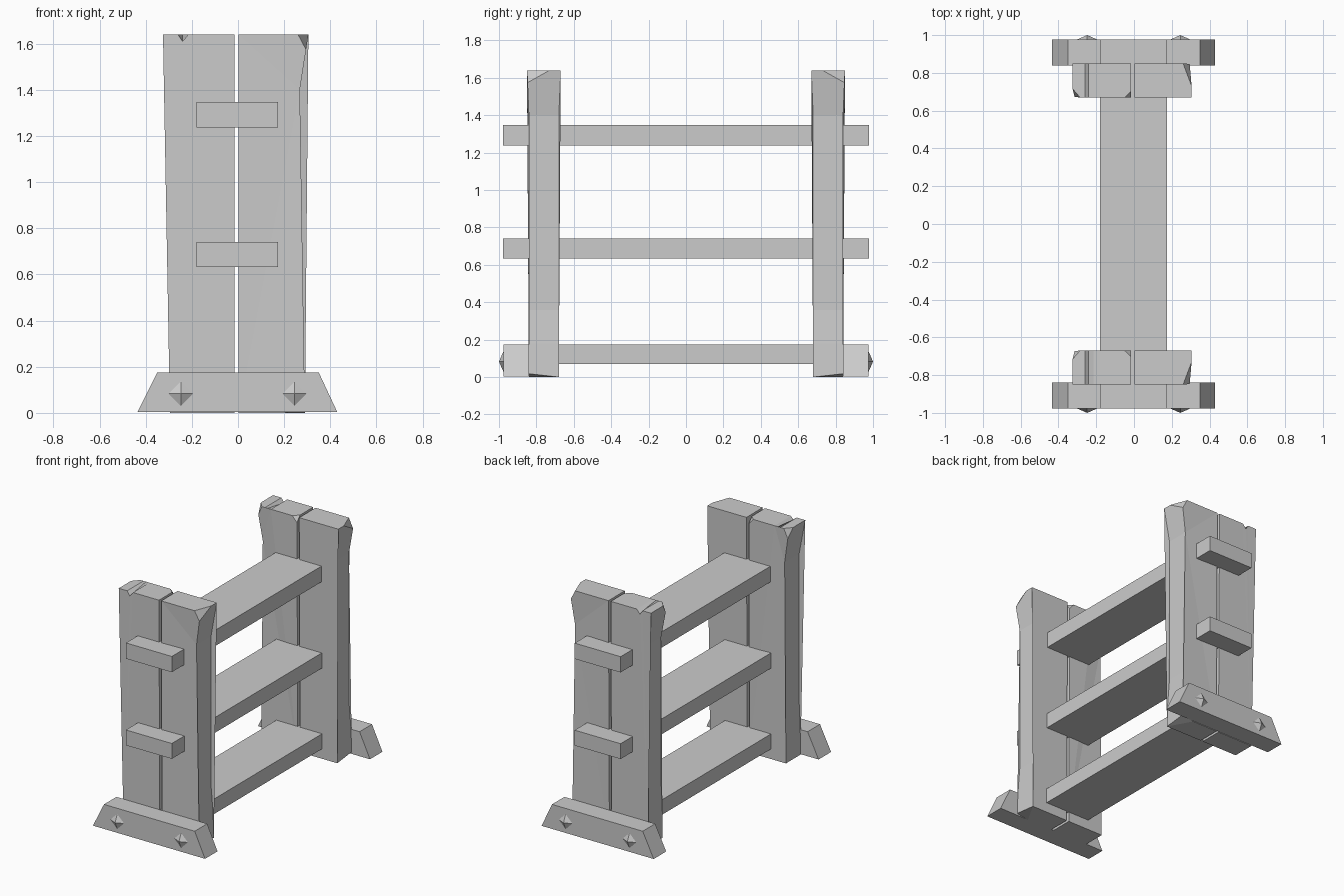
import bpy, bmesh
from mathutils import Vector

cube = bpy.data.objects.get("Cube")
if cube:
    bpy.data.objects.remove(cube, do_unlink=True)

grey = bpy.data.materials.new("plain_grey")
grey.use_nodes = True
colour = (0.6, 0.6, 0.6, 1)
grey.diffuse_color = colour
grey.node_tree.nodes["Principled BSDF"].inputs["Base Color"].default_value = colour


def finish(bm, name):
    bmesh.ops.recalc_face_normals(bm, faces=bm.faces)
    mesh = bpy.data.meshes.new(name)
    bm.to_mesh(mesh)
    bm.free()
    mesh.materials.append(grey)
    ob = bpy.data.objects.new(name, mesh)
    bpy.context.collection.objects.link(ob)
    return ob


def loft(rings):
    """Closed solid through rings of equal point count."""
    bm = bmesh.new()
    loops = [[bm.verts.new(p) for p in ring] for ring in rings]
    for a, b in zip(loops, loops[1:]):
        for i in range(len(a)):
            j = (i + 1) % len(a)
            bm.faces.new((a[i], a[j], b[j], b[i]))
    bm.faces.new(loops[0])
    bm.faces.new(loops[-1])
    return bm


def chip(bm, a, b, c, inside):
    """Slice off the corner beyond the plane a-b-c and cap the cut."""
    a, b, c = Vector(a), Vector(b), Vector(c)
    n = (b - a).cross(c - a)
    if n.dot(Vector(inside) - a) > 0:
        n = -n
    geom = bm.verts[:] + bm.edges[:] + bm.faces[:]
    cut = bmesh.ops.bisect_plane(bm, geom=geom, plane_co=a, plane_no=n, clear_outer=True)
    edges = [e for e in cut["geom_cut"] if isinstance(e, bmesh.types.BMEdge)]
    bmesh.ops.holes_fill(bm, edges=edges, sides=0)


def slab(x0, x1, y0, y1, z0, z1):
    return loft([[(x0, y0, z), (x1, y0, z), (x1, y1, z), (x0, y1, z)] for z in (z0, z1)])


def plank(outer, inner, y0, y1, notch):
    """Upright board: flared outer edge, optional tapered split in the top."""
    rings = []
    for y, flare, deep in ((y0, -0.01, True), (y1, 0.01, False)):
        ring = [(x, y + (flare if z > 1.6 else 0), z) for x, z in outer]
        for x, drop in notch:
            ring.append((x, y + flare, 1.64 - (drop if deep else 0)))
        ring += [(inner, y + flare, 1.64), (inner, y, 1.4), (inner, y, 0)]
        rings.append(ring)
    bm = loft(rings)
    bmesh.ops.triangulate(bm, faces=[f for f in bm.faces if len(f.verts) > 4])
    return bm


for end, s in (("front", 1), ("back", -1)):
    parts = []

    # split board on the right side
    bm = plank([(-0.295, 0), (-0.293, 0.18), (-0.285, 0.36), (-0.285, 1.4), (-0.325, 1.64)],
               -0.015, -0.84, -0.68, [(-0.26, 0), (-0.24, 0.03), (-0.215, 0)])
    mid = (-0.15, -0.76, 0.8)
    chip(bm, (-0.285, -0.67, 1.64), (-0.32, -0.71, 1.64), (-0.31, -0.67, 1.58), mid)
    chip(bm, (-0.05, -0.67, 1.64), (-0.015, -0.705, 1.64), (-0.015, -0.67, 1.6), mid)
    parts.append((bm, "right_upright"))

    # board on the left side with a broken top corner and worn foot
    bm = plank([(0.29, 0), (0.283, 0.18), (0.268, 0.36), (0.268, 1.4), (0.305, 1.64)],
               0.003, -0.84, -0.68, [])
    mid = (0.15, -0.76, 0.8)
    chip(bm, (0.26, -0.85, 1.64), (0.305, -0.73, 1.64), (0.296, -0.85, 1.57), mid)
    chip(bm, (0.29, -0.84, 0.018), (0.29, -0.68, 0), (0.2, -0.84, 0), mid)
    parts.append((bm, "left_upright"))

    # foot beam with sloped ends
    beam = [(-0.435, 0.004), (0.43, 0.004), (0.35, 0.175), (-0.35, 0.175)]
    parts.append((loft([[(x, y, z) for x, z in beam] for y in (-0.977, -0.84)]), "foot_beam"))

    # pyramid studs
    for side, x in (("right", -0.248), ("left", 0.245)):
        r = 0.057
        bm = bmesh.new()
        rim = [bm.verts.new((x + dx * r, -0.975, 0.083 + dz * r))
               for dx, dz in ((1, 0), (0, 1), (-1, 0), (0, -1))]
        tip = bm.verts.new((x, -1, 0.083))
        bm.faces.new(rim)
        for i in range(4):
            bm.faces.new((rim[i], rim[(i + 1) % 4], tip))
        parts.append((bm, side + "_stud"))

    for bm, name in parts:
        for v in bm.verts:
            v.co.y *= s
        finish(bm, end + "_" + name)

# shelves, the upper two running through the uprights
for name, z0, z1, reach in (("bottom", 0.07, 0.175, 0.83),
                            ("middle", 0.633, 0.74, 0.978),
                            ("top", 1.237, 1.347, 0.978)):
    finish(slab(-0.18, 0.174, -reach, reach, z0, z1), name + "_shelf")
